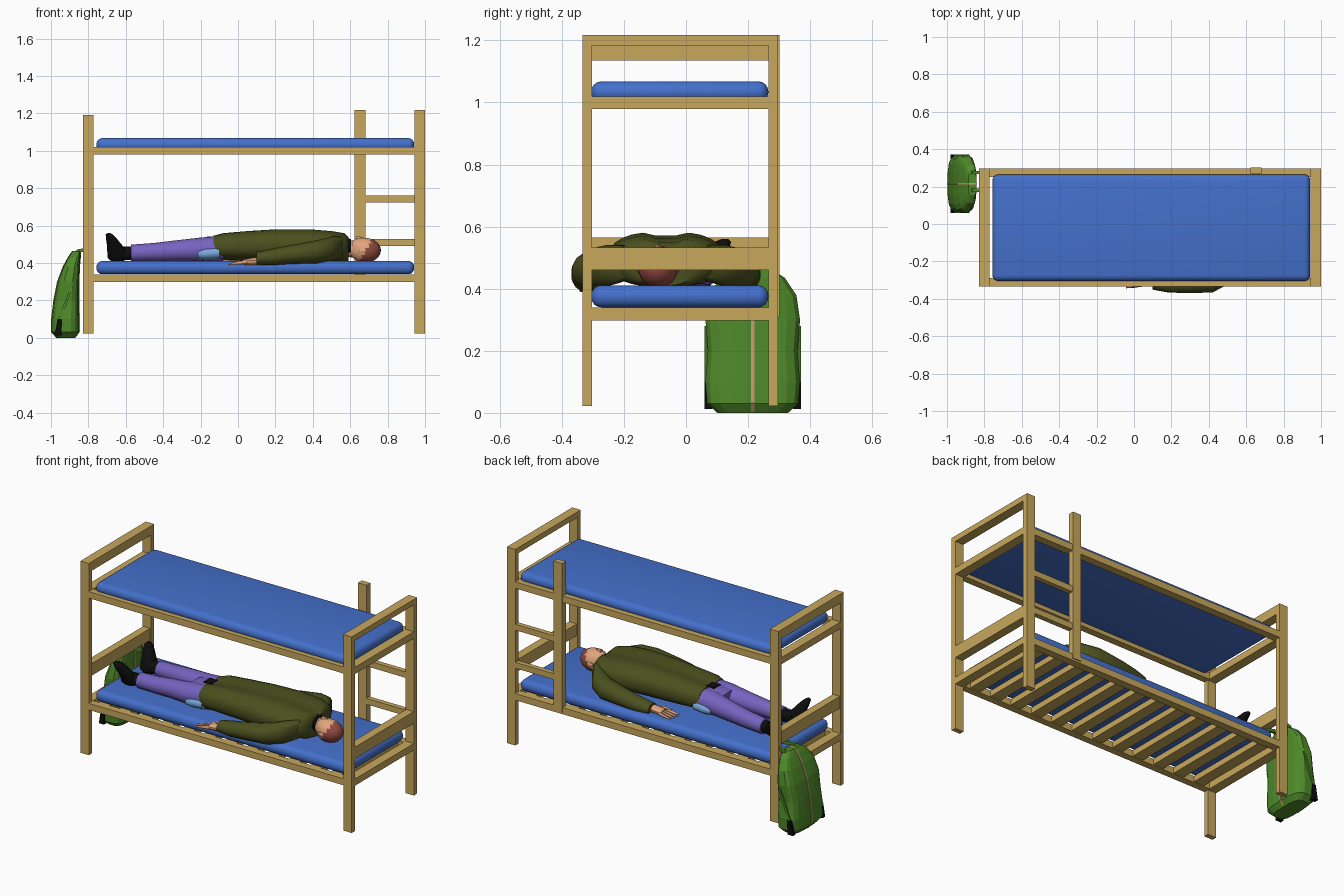
import bpy, bmesh, math
from mathutils import Vector

if "Cube" in bpy.data.objects:
    bpy.data.objects.remove(bpy.data.objects["Cube"])

def mat(name, r, g, b):
    m = bpy.data.materials.new(name)
    m.diffuse_color = (r, g, b, 1)
    m.use_nodes = True
    m.node_tree.nodes["Principled BSDF"].inputs["Base Color"].default_value = m.diffuse_color
    return m

WOOD = mat("wood", 0.58, 0.39, 0.107)
BLUE = mat("mattress_blue", 0.058, 0.162, 0.60)
GREEN = mat("pack_green", 0.08, 0.26, 0.023)
OLIVE = mat("jacket_olive", 0.07, 0.08, 0.013)
PURPLE = mat("trouser_purple", 0.18, 0.127, 0.53)
SKIN = mat("skin", 0.75, 0.376, 0.205)
HAIR = mat("hair_brown", 0.30, 0.07, 0.053)
SHIRT = mat("shirt_light_blue", 0.19, 0.40, 0.716)
BLACK = mat("black", 0.004, 0.004, 0.004)
TAN = mat("piping_tan", 0.6, 0.34, 0.17)

def finish(name, bm, m, smooth=False):
    bmesh.ops.recalc_face_normals(bm, faces=bm.faces[:])
    me = bpy.data.meshes.new(name)
    bm.to_mesh(me)
    bm.free()
    ob = bpy.data.objects.new(name, me)
    bpy.context.collection.objects.link(ob)
    me.materials.append(m)
    if smooth:
        bpy.ops.object.select_all(action='DESELECT')
        ob.select_set(True)
        bpy.context.view_layer.objects.active = ob
        bpy.ops.object.shade_smooth_by_angle(angle=math.radians(45))
    return ob

def box(name, x0, x1, y0, y1, z0, z1, m=WOOD, bevel=0):
    bm = bmesh.new()
    bmesh.ops.create_cube(bm, size=1)
    for v in bm.verts:
        v.co = Vector((x0 + (v.co.x + .5) * (x1 - x0), y0 + (v.co.y + .5) * (y1 - y0),
                       z0 + (v.co.z + .5) * (z1 - z0)))
    if bevel:
        bmesh.ops.bevel(bm, geom=bm.edges[:], offset=bevel, segments=4, profile=.5, affect='EDGES')
    return finish(name, bm, m, bool(bevel))

def loft(name, rings, m, axis='x', n=14, power=2.0, smooth=True, dip=0):
    """Skin rings (x, y, z, a, b); a, b are the half sizes across the axis."""
    bm = bmesh.new()
    rows = []
    for x, y, z, a, b in rings:
        row = []
        for i in range(n):
            t = 2 * math.pi * (i + .5) / n
            c, s = math.cos(t), math.sin(t)
            u = a * math.copysign(abs(c) ** (2 / power), c)
            w = b * math.copysign(abs(s) ** (2 / power), s)
            if dip and w > 0:
                w -= dip * math.exp(-(u / .04) ** 2)
            row.append(bm.verts.new((x, y + u, z + w) if axis == 'x' else (x + u, y + w, z)))
        rows.append(row)
    for p, q in zip(rows, rows[1:]):
        for i in range(n):
            j = (i + 1) % n
            bm.faces.new((p[i], p[j], q[j], q[i]))
    bm.faces.new(rows[0])
    bm.faces.new(rows[-1])
    return finish(name, bm, m, smooth)

def prism(name, pts, y0, y1, m):
    """Extrude an xz outline from y0 to y1."""
    bm = bmesh.new()
    f = bm.faces.new([bm.verts.new((x, y0, z)) for x, z in pts])
    g = bmesh.ops.extrude_face_region(bm, geom=[f])
    for v in g['geom']:
        if isinstance(v, bmesh.types.BMVert):
            v.co.y = y1
    return finish(name, bm, m)

# ---- bed frame ----
YF, YFI, YBI, YB = -.333, -.303, .265, .297
for end, x0, x1, top in (("left", -.83, -.773, 1.19), ("right", .943, 1.0, 1.217)):
    box(end + "_front_post", x0, x1, YF, YFI, .022, top)
    box(end + "_back_post", x0, x1, YBI, YB, .022, top)
    for lvl, z in (("lower", .298), ("upper", .979)):
        box(f"{end}_{lvl}_end_rail", x0, x1, YFI, YBI, z, z + .041)
box("left_top_board", -.83, -.773, YFI, YBI, 1.135, 1.19)
box("right_top_board", .943, 1.0, YFI, YBI, 1.183, 1.217)
box("footboard", -.825, -.778, YFI, YBI, .492, .565)
box("headboard", .948, 1.0, YFI, YBI, .461, .533)
for lvl, z in (("lower", .298), ("upper", .979)):
    box(lvl + "_front_rail", -.773, .943, YF, -.29, z, z + .04)
    box(lvl + "_back_rail", -.773, .943, .25, YB, z, z + .04)

# slats under the lower mattress
for i in range(12):
    x = -.70 + i * 1.57 / 11
    box(f"slat_{i + 1}", x - .035, x + .035, -.29, .25, .303, .338)

# mattresses
box("lower_mattress", -.757, .942, -.305, .265, .34, .411, BLUE, .032)
box("upper_mattress", -.757, .942, -.305, .265, .998, 1.068, BLUE, .032)

# ladder
box("ladder_post", .624, .681, .266, .302, .31, 1.218)
for i, z in enumerate((.492, .724)):
    box(f"ladder_rung_{i + 1}", .681, .943, .266, .296, z, z + .036)

# ---- sleeping person ----
CY = -.065
loft("jacket_body", [(-.13, CY, .485, .13, .068), (-.08, CY, .49, .15, .075), (.05, CY, .493, .158, .083),
                     (.2, CY, .497, .17, .088), (.38, CY, .497, .185, .088), (.5, CY, .49, .185, .085),
                     (.57, CY, .485, .15, .080), (.592, CY, .48, .09, .07)],
     OLIVE, n=28, power=2.5, dip=.025)
loft("trouser_seat", [(-.24, CY, .47, .10, .055), (-.17, CY, .475, .125, .062), (-.05, CY, .48, .13, .066)],
     PURPLE, n=18, power=2.5)
box("belt_buckle", -.165, -.11, CY - .03, CY + .03, .535, .543, BLACK)

for side, s in (("front", -1), ("back", 1)):
    lower = -.012 if s < 0 else .004
    # sleeve
    loft(side + "_sleeve", [(.56, CY + s * .12, .485, .05, .055), (.50, CY + s * .19, .475, .07, .066),
                            (.42, CY + s * .235, .46, .068, .062), (.28, CY + s * .25, .445, .056, .05),
                            (.18, CY + s * .25, .432, .052, .044), (.10, CY + s * .245, .425, .042, .034)], OLIVE)
    # hand with fingers
    hy, hz = CY + s * .235, .42 + lower
    loft(side + "_hand", [(.13, hy, hz + .003, .026, .022), (.08, hy, hz, .032, .02),
                          (.03, hy, hz - .004, .036, .015)], SKIN, n=10)
    for i in range(4):
        dy = (i - 1.5) * .018
        tip = -.055 + .008 * abs(i - 1.4)
        loft(f"{side}_finger_{i + 1}", [(.04, hy + dy, hz - .004, .009, .011),
                                        (0, hy + dy * 1.25, hz - .007, .0085, .009),
                                        (tip, hy + dy * 1.45, hz - .014, .005, .005)], SKIN, n=8)
    loft(side + "_thumb", [(.09, hy - s * .022, hz, .012, .012), (.05, hy - s * .042, hz, .01, .01),
                           (.015, hy - s * .05, hz - .006, .005, .005)], SKIN, n=8)
    # trouser leg, running slightly outwards
    ay = -.032 + s * .092
    loft(side + "_leg", [(-.08, CY + s * .065, .478, .068, .068), (-.2, CY + s * .07, .472, .066, .064),
                         (-.34, CY / 2 - .016 + s * .08, .465, .056, .055),
                         (-.45, -.04 + s * .088, .458, .05, .049), (-.572, ay, .453, .046, .045)], PURPLE)
    # shirt tail beside the hip
    loft(side + "_shirt_tail", [(-.215, CY + s * .095, .447, .045, .028), (-.17, CY + s * .10, .45, .048, .035),
                                (-.10, CY + s * .10, .455, .045, .035)], SHIRT)
    # shoe, toe up and turned out
    loft(side + "_ankle", [(-.555, ay, .453, .034, .036), (-.64, ay, .452, .032, .036)], BLACK)
    loft(side + "_shoe", [(-.645, ay, .411, .035, .02), (-.642, ay, .425, .056, .032),
                          (-.643, ay + s * .008, .46, .058, .035), (-.66, ay + s * .025, .495, .042, .038),
                          (-.677, ay + s * .045, .53, .03, .036), (-.688, ay + s * .06, .552, .02, .026),
                          (-.69, ay + s * .065, .56, .008, .012)], BLACK, axis='z', n=12)

# neck, collar and head
HY = -.09
loft("collar", [(.55, CY, .50, .075, .052), (.603, HY + .01, .485, .05, .042)], BLACK)
loft("neck", [(.56, CY, .48, .045, .045), (.65, HY, .47, .042, .045)], SKIN)
bm = bmesh.new()
bmesh.ops.create_uvsphere(bm, u_segments=24, v_segments=16, radius=1)
for v in bm.verts:
    c = v.co
    jaw = 1 - .22 * max(0, -c.x) ** 2            # narrower towards the chin
    v.co = Vector((.68 + c.x * .084, HY + c.y * .064 * jaw,
                   .468 + c.z * .066 + (.012 * max(0, -c.x) if c.z > 0 else 0)))
head = finish("head", bm, SKIN, True)
head.data.materials.append(HAIR)
for p in head.data.polygons:                     # hair on the crown and back
    if p.center.x - .55 * (p.center.z - .41) > .65:
        p.material_index = 1
loft("nose", [(.632, HY, .532, .011, .012), (.645, HY, .532, .009, .012), (.675, HY, .528, .004, .006)], SKIN, n=8)
for s in (-1, 1):
    loft("front_ear" if s < 0 else "back_ear",
         [(.648, HY + s * .06, .465, .005, .008), (.665, HY + s * .064, .465, .008, .014),
          (.682, HY + s * .062, .465, .005, .01)], SKIN, n=8)

# ---- backpack leaning on the left end ----
PY = .215
prof = [(0, -.97, -.87, .115), (.03, -.997, -.848, .148), (.10, -.997, -.848, .154), (.20, -.985, -.85, .146),
        (.30, -.965, -.85, .154), (.38, -.935, -.847, .142), (.435, -.905, -.842, .105), (.463, -.885, -.842, .06)]
loft("backpack_body", [((l + r) / 2, PY, z, (r - l) / 2, w) for z, l, r, w in prof],
     GREEN, axis='z', n=16, power=3.6, smooth=False)
e = .0025
prism("backpack_piping", [(l - e, z) for z, l, r, w in prof] + [(r + e, z + e) for z, l, r, w in reversed(prof)],
      PY - .005, PY + .005, TAN)
for s, side in ((-1, "front"), (1, "back")):
    y0, y1 = sorted((PY + s * .13, PY + s * .156))
    prism(side + "_pack_buckle_strap", [(-.98, .012), (-.945, .012), (-.94, .10), (-.965, .10)], y0, y1, BLACK)
    prism(side + "_pack_side_strap", [(-.962, .10), (-.945, .10), (-.88, .28), (-.892, .28)], y0, y1, GREEN)
# carrying loops hooked over to the bed end
for i, y in enumerate((.18, .275)):
    prism(f"pack_loop_{i + 1}", [(-.885, .445), (-.86, .472), (-.83, .478), (-.775, .465), (-.775, .45), (-.83, .46)],
          y - .009, y + .009, GREEN)
